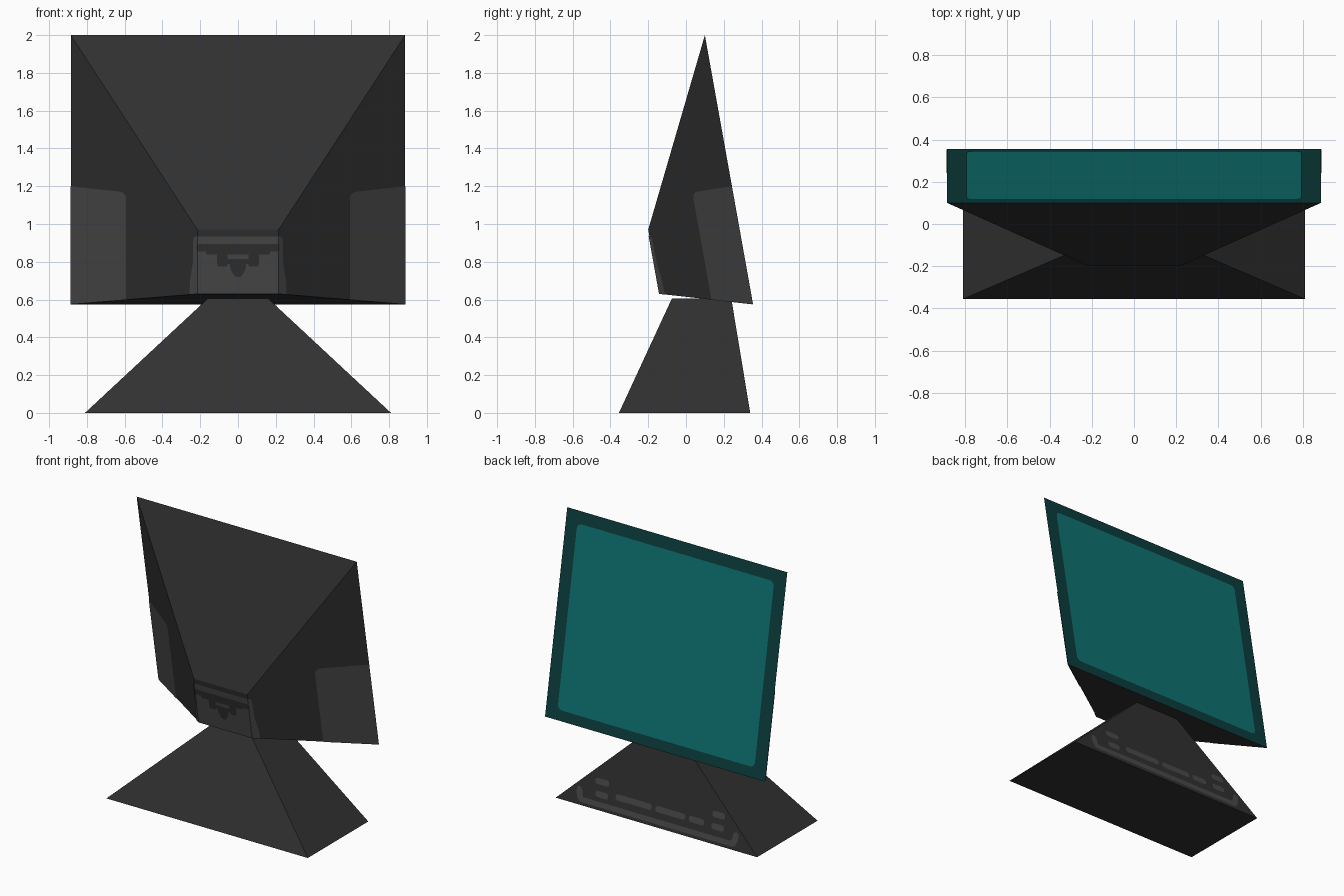
import bpy, bmesh
from mathutils import Vector

default = bpy.data.objects.get("Cube")
if default:
    bpy.data.objects.remove(default, do_unlink=True)


def material(name, rgb):
    m = bpy.data.materials.new(name)
    m.use_nodes = True
    m.diffuse_color = (*rgb, 1)
    m.node_tree.nodes["Principled BSDF"].inputs["Base Color"].default_value = (*rgb, 1)
    return m


charcoal = material("charcoal casing", (.031, .031, .031))
grey = material("grey panel", (.068, .068, .068))
dark_teal = material("dark teal frame", (.0037, .047, .046))
teal = material("teal screen", (.004, .170, .164))


def finish(bm, name, mats):
    mesh = bpy.data.meshes.new(name)
    bm.to_mesh(mesh)
    bm.free()
    for m in mats:
        mesh.materials.append(m)
    obj = bpy.data.objects.new(name, mesh)
    bpy.context.collection.objects.link(obj)
    return obj


def ring(w0, y0, z0, w1, y1, z1):
    """Symmetric quad with two half widths."""
    return [(-w0, y0, z0), (w0, y0, z0), (w1, y1, z1), (-w1, y1, z1)]


def frustum(name, a, b, mats, rule=None):
    """Closed block joining two quads."""
    bm = bmesh.new()
    va, vb = ([bm.verts.new(p) for p in r] for r in (a, b))
    bm.faces.new(va)
    bm.faces.new(vb)
    for i in range(4):
        j = (i + 1) % 4
        bm.faces.new((va[i], va[j], vb[j], vb[i]))
    bmesh.ops.recalc_face_normals(bm, faces=bm.faces)
    if rule:
        for f in bm.faces:
            f.material_index = rule(f)
    return finish(bm, name, mats)


def rounded(corners, steps=5):
    """Outline from (x, z, radius) corners."""
    out = []
    for i, (x, z, r) in enumerate(corners):
        p = Vector((x, z))
        if not r:
            out.append(p)
            continue
        before = p + (Vector(corners[i - 1][:2]) - p).normalized() * r
        after = p + (Vector(corners[(i + 1) % len(corners)][:2]) - p).normalized() * r
        for k in range(steps + 1):
            t = k / steps
            out.append(before * (1 - t) ** 2 + p * 2 * t * (1 - t) + after * t * t)
    return out


def rect(x0, z0, x1, z1, r=0):
    return rounded([(x0, z0, r), (x1, z0, r), (x1, z1, r), (x0, z1, r)])


def plate(name, outlines, plane, facing, mat, lift=.003, mirror=False):
    """Thin painted faces: x-z outlines laid along y onto a sloping plane."""
    p, q, s = (Vector(v) for v in plane)
    n = (q - p).cross(s - p).normalized()
    if n.y * facing < 0:
        n.negate()
    bm = bmesh.new()
    for line in outlines:
        verts = []
        for x, z in line:
            y = p.y - (n.x * (x - p.x) + n.z * (z - p.z)) / n.y
            verts.append(bm.verts.new(Vector((x, y, z)) + n * lift))
        f = bm.faces.new(verts)
        f.normal_update()
        if f.normal.dot(n) < 0:
            f.normal_flip()
    if mirror:
        for v in bm.verts:
            v.co.x *= -1
        bmesh.ops.reverse_faces(bm, faces=bm.faces)
    return finish(bm, name, [mat])


# Tapered monitor casing, frame colour on the screen side
screen_side = ring(.885, .355, .575, .885, .10, 2.0)
port_side = ring(.215, -.139, .63, .215, -.20, .97)
frustum("monitor_casing", screen_side, port_side, [charcoal, dark_teal],
        lambda f: 1 if f.normal.y > .8 else 0)

# Stand
stand_foot = ring(.81, -.355, 0, .81, .34, 0)
stand_top = ring(.16, -.075, .605, .16, .24, .605)
frustum("stand", stand_foot, stand_top, [charcoal])

# Screen
plate("screen", [rect(-.792, .648, .792, 1.915, .04)], screen_side[:3], 1, teal)

# Side panels and the wraps of the port panel, mirrored
side_plane = (screen_side[1], screen_side[2], port_side[1])
side_panel = rounded([(.885, .575, 0), (.59, .599, 0), (.59, 1.168, .04), (.885, 1.2, 0)])
wrap = rounded([(.213, .63, 0), (.256, .627, 0), (.252, .70, 0),
                (.237, .80, 0), (.235, .935, .02), (.213, .937, 0)])
for side, flip in (("left", False), ("right", True)):
    plate(side + "_side_panel", [side_panel], side_plane, -1, grey, mirror=flip)
    plate(side + "_port_panel_wrap", [wrap], side_plane, -1, grey, mirror=flip)

# Port panel with its dark slot
plate("port_panel", [rect(-.217, .63, .217, .935)], port_side[:3], -1, grey)
slot = [rect(-.217, .855, .217, .895, .015),
        rect(-.17, .84, .17, .87, .01),
        rect(-.11, .775, -.055, .86, .015),
        rect(.055, .775, .11, .86, .015),
        rect(-.08, .79, .08, .815),
        rounded([(-.045, .81, 0), (-.04, .76, .01), (-.015, .72, .01),
                 (.015, .72, .01), (.04, .76, .01), (.045, .81, 0)])]
plate("port_slot", slot, port_side[:3], -1, charcoal, lift=.006)

# Stand markings: long tray line with upturned ends, and dashes
stand_back = (stand_foot[2], stand_foot[3], stand_top[2])
tray = [rect(-.61, .022, .61, .058, .016)]
tray += [rounded([(s * .57, .022, 0), (s * .625, .022, .02), (s * .65, .07, .02),
                  (s * .65, .125, .02), (s * .61, .125, .02), (s * .60, .07, .01)])
         for s in (1, -1)]
plate("stand_tray_line", tray, stand_back, 1, grey)
dashes = [(.05, .34, .125), (-.22, .02, .125), (-.37, -.25, .125), (-.53, -.43, .122),
          (-.53, -.43, .205), (.40, .51, .195), (.40, .50, .108)]
plate("stand_dashes", [rect(a, z - .021, b, z + .021, .02) for a, b, z in dashes],
      stand_back, 1, grey)
